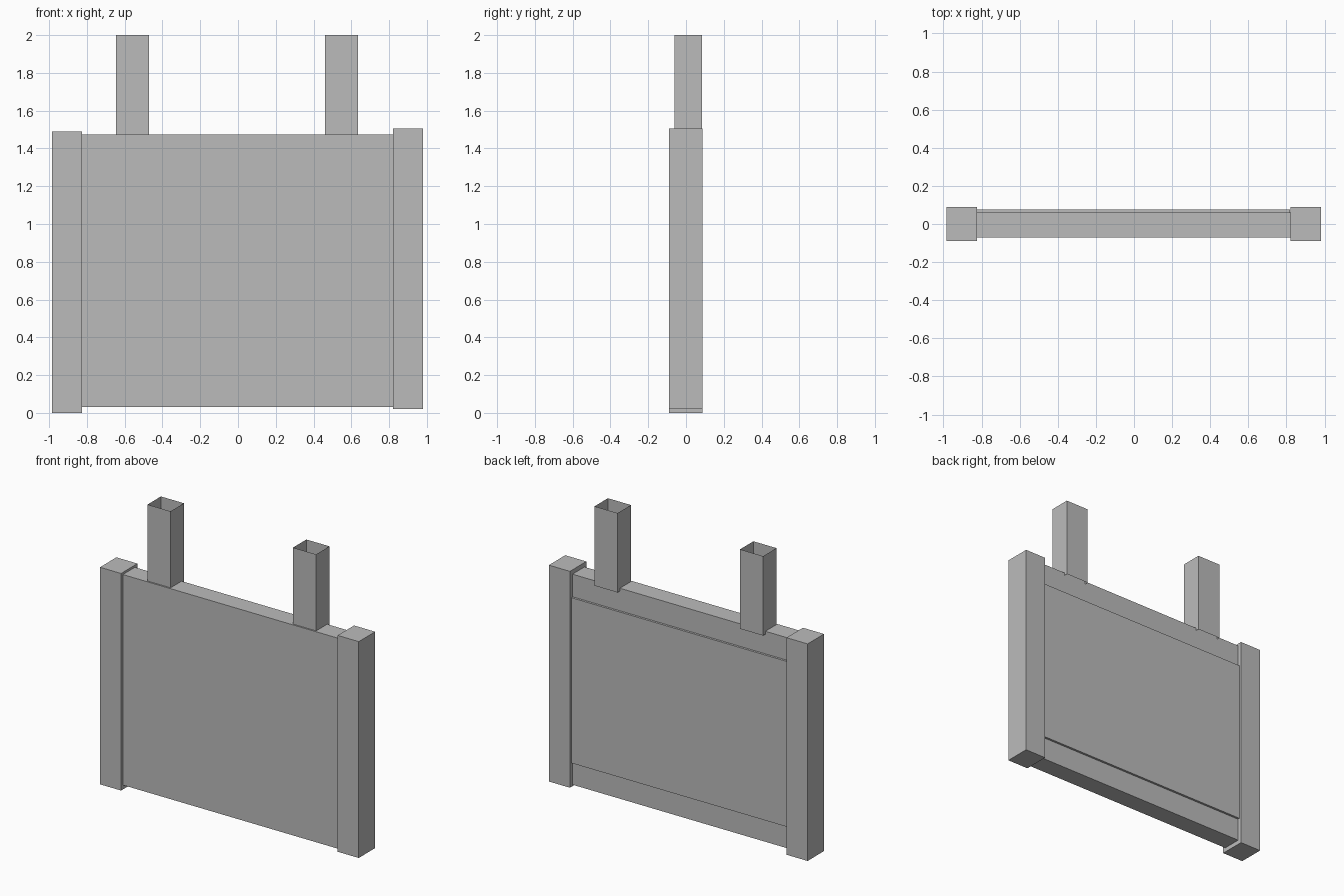
import bpy
import bmesh
from mathutils import Matrix, Vector

cube = bpy.data.objects.get("Cube")
if cube:
    bpy.data.objects.remove(cube, do_unlink=True)

# Single plain grey
grey = bpy.data.materials.new("plain_grey")
grey.use_nodes = True
colour = (0.5, 0.5, 0.5, 1)
grey.diffuse_color = colour
grey.node_tree.nodes["Principled BSDF"].inputs["Base Color"].default_value = colour


def box(name, x, y, z, open_ends=False):
    """Box from (min, max) ranges; open_ends leaves a thin sleeve."""
    low, high = (Vector(p) for p in zip(x, y, z))
    bm = bmesh.new()
    bmesh.ops.create_cube(bm, size=1, matrix=Matrix.Translation((low + high) / 2)
                          @ Matrix.Diagonal((*(high - low), 1)))
    bm.normal_update()
    if open_ends:
        ends = [f for f in bm.faces if abs(f.normal.z) > 0.5]
        bmesh.ops.delete(bm, geom=ends, context="FACES_ONLY")
    mesh = bpy.data.meshes.new(name)
    bm.to_mesh(mesh)
    bm.free()
    mesh.materials.append(grey)
    obj = bpy.data.objects.new(name, mesh)
    bpy.context.collection.objects.link(obj)
    return obj


# Main board with a raised panel on its back
box("board", (-0.825, 0.82), (-0.07, 0.06), (0.03, 1.475))
box("back_panel", (-0.823, 0.818), (-0.06, 0.075), (0.185, 1.32))

# Side posts, set at slightly different heights
box("right_post", (-0.985, -0.825), (-0.09, 0.088), (0, 1.49))
box("left_post", (0.82, 0.98), (-0.09, 0.088), (0.02, 1.505))

# Open square sleeves on top
for side, start in (("right", -0.645), ("left", 0.46)):
    box(side + "_sleeve", (start, start + 0.175), (-0.06, 0.085), (1.455, 2), open_ends=True)
